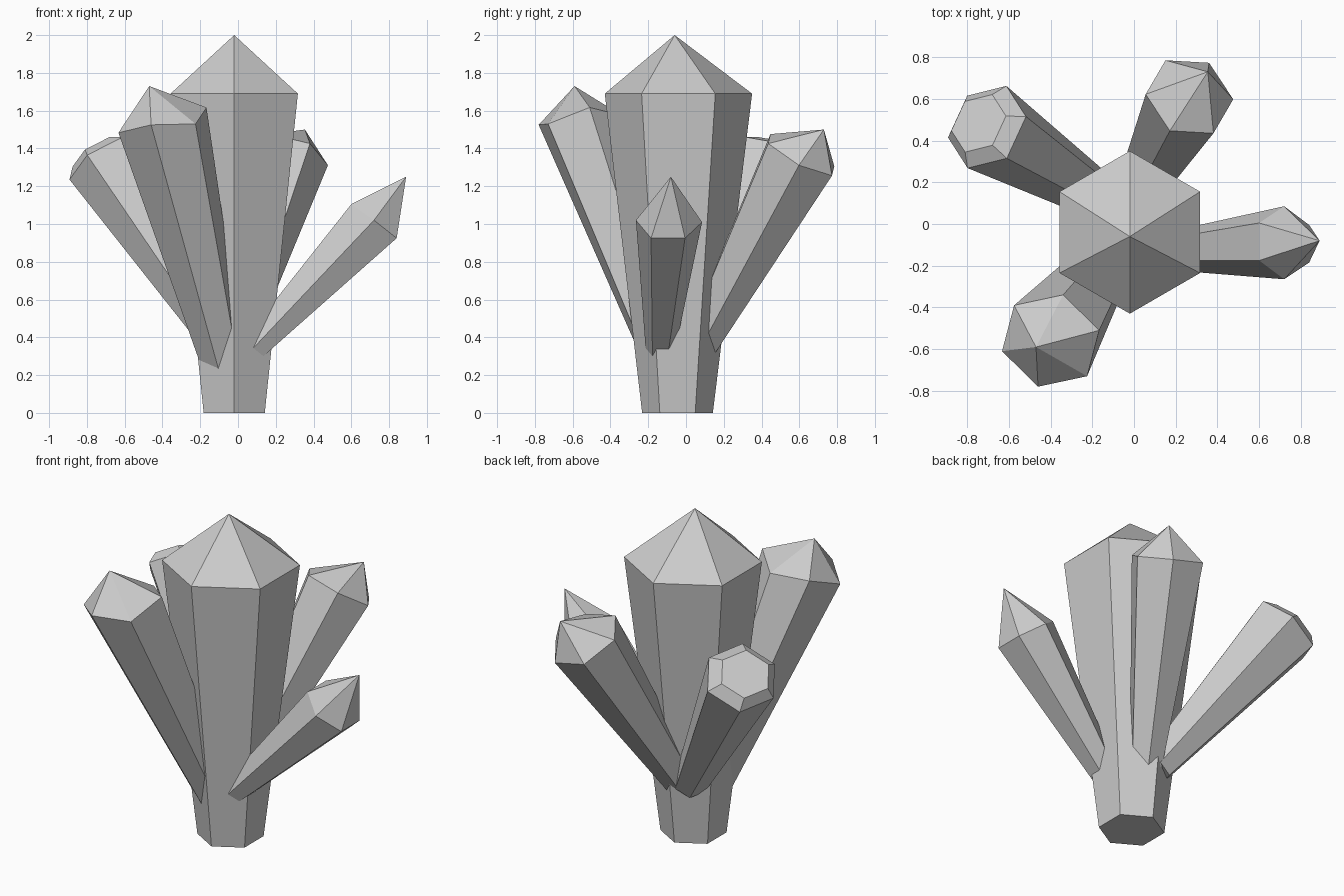
import bpy
import bmesh
from mathutils import Vector

default = bpy.data.objects.get("Cube")
if default:
    bpy.data.objects.remove(default, do_unlink=True)

# One plain stone colour for every crystal
stone = bpy.data.materials.new("grey_crystal")
stone.use_nodes = True
colour = (0.6, 0.6, 0.6, 1)
stone.diffuse_color = colour
stone.node_tree.nodes["Principled BSDF"].inputs["Base Color"].default_value = colour


def crystal(name, base, shoulder, corners, tip, taper=0.45, flat_tip=0.0):
    """Six-sided shaft widening from base to shoulder, closed by a point or a flat cut.

    corners holds three neighbouring shoulder corners measured from its centre;
    the other three are their opposites.
    """
    half = [Vector(c) for c in corners]
    spokes = half + [-c for c in half]
    bm = bmesh.new()

    def ring(centre, scale):
        return [bm.verts.new(Vector(centre) + s * scale) for s in spokes]

    def bridge(low, high):
        for i in range(6):
            j = (i + 1) % 6
            bm.faces.new((low[i], low[j], high[j], high[i]))

    foot, top = ring(base, taper), ring(shoulder, 1)
    bm.faces.new(foot)
    bridge(foot, top)
    if flat_tip:
        cut = ring(tip, flat_tip)
        bridge(top, cut)
        bm.faces.new(cut)
    else:
        point = bm.verts.new(tip)
        for i in range(6):
            bm.faces.new((top[i], top[(i + 1) % 6], point))
    bmesh.ops.recalc_face_normals(bm, faces=bm.faces)

    mesh = bpy.data.meshes.new(name)
    bm.to_mesh(mesh)
    bm.free()
    mesh.materials.append(stone)
    obj = bpy.data.objects.new(name, mesh)
    bpy.context.collection.objects.link(obj)
    return obj


# Large upright crystal
crystal("main_crystal", base=(-.02, -.045, 0), shoulder=(-.02, -.04, 1.69),
        corners=[(0, .39, 0), (.337, .195, 0), (.337, -.195, 0)],
        tip=(-.02, -.06, 2), taper=0.48)

# Leaning crystals around it
crystal("front_crystal", base=(-.07, -.10, .22), shoulder=(-.4, -.56, 1.55),
        corners=[(-.06, -.22, -.025), (.175, -.17, -.02), (.233, .05, .067)],
        tip=(-.47, -.59, 1.73))

crystal("side_crystal", base=(.08, -.135, .34), shoulder=(.72, -.09, 1.015),
        corners=[(0, .175, -.005), (-.12, .095, .09), (-.12, -.085, .09)],
        tip=(.89, -.08, 1.25))

crystal("back_crystal", base=(-.02, .08, .365), shoulder=(.266, .61, 1.366),
        corners=[(.115, -.175, .06), (-.094, -.163, .11), (-.21, .012, .055)],
        tip=(.354, .73, 1.5))

crystal("flat_topped_crystal", base=(-.09, .085, .37), shoulder=(-.705, .465, 1.33),
        corners=[(-.095, .15, -.13), (.093, .197, -.035), (.187, .05, .095)],
        tip=(-.745, .483, 1.37), flat_tip=0.7)
